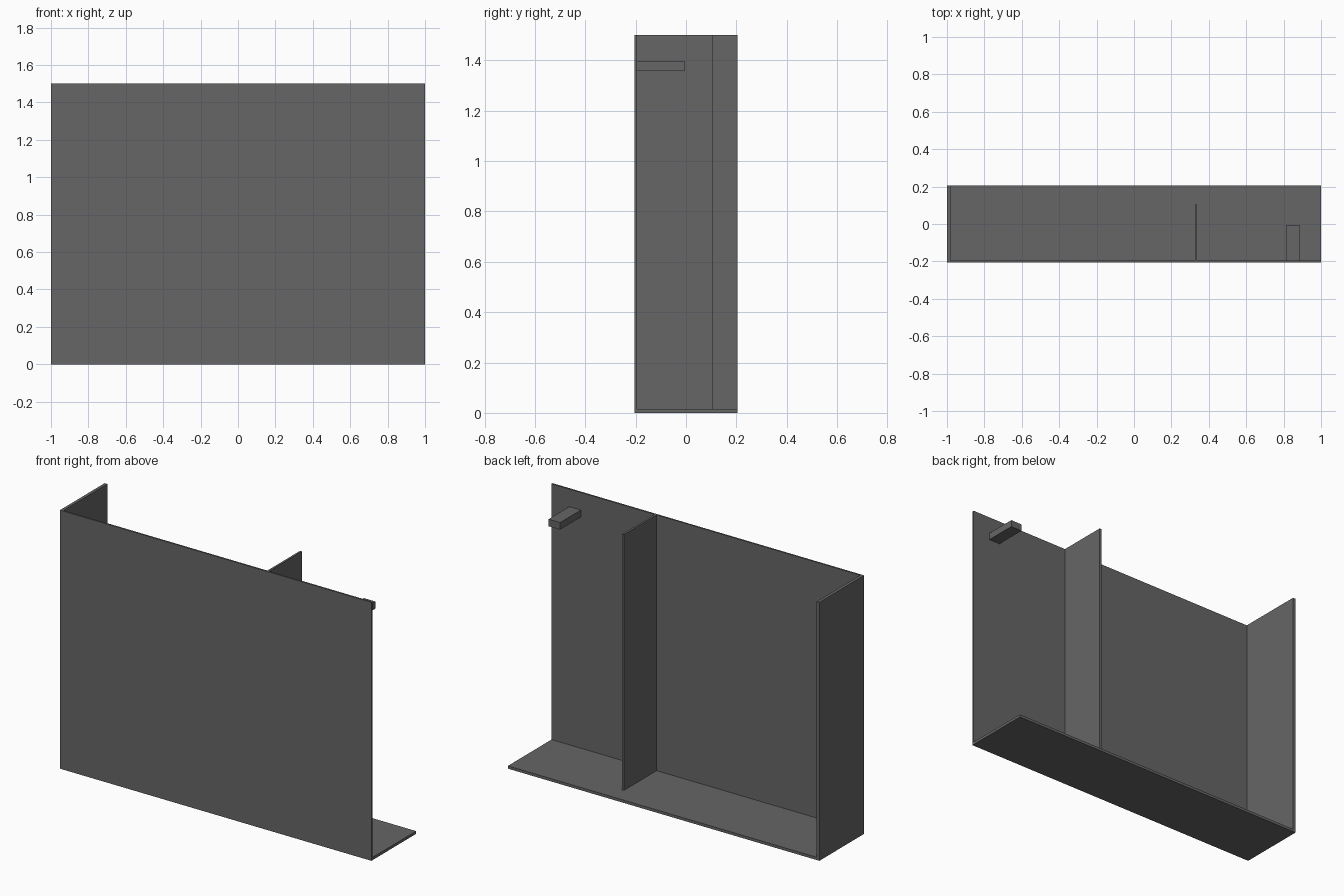
import bpy

if "Cube" in bpy.data.objects:
    bpy.data.objects.remove(bpy.data.objects["Cube"])

# Single dark grey finish
grey = bpy.data.materials.new("dark_grey")
grey.diffuse_color = (0.133, 0.133, 0.133, 1)
grey.use_nodes = True
grey.node_tree.nodes["Principled BSDF"].inputs["Base Color"].default_value = grey.diffuse_color


def box(name, x, y, z):
    """Box from (min, max) ranges on each axis."""
    bpy.ops.mesh.primitive_cube_add(
        size=1, location=[(a + b) / 2 for a, b in (x, y, z)])
    ob = bpy.context.object
    ob.name = name
    ob.scale = [b - a for a, b in (x, y, z)]
    bpy.ops.object.transform_apply(location=False, rotation=False, scale=True)
    ob.data.materials.append(grey)
    return ob


HALF_DEPTH, HEIGHT = 0.205, 1.5
FLOOR, INNER = 0.016, -0.195   # floor thickness, rear face of the front panel

# Shell: front panel, floor and one side wall
box("front_panel", (-1, 1), (-HALF_DEPTH, INNER), (0, HEIGHT))
box("floor", (-1, 1), (INNER, HALF_DEPTH), (0, FLOOR))
box("side_wall", (-1, -0.982), (INNER, HALF_DEPTH), (FLOOR, HEIGHT))

# Shallower divider and small support peg behind the panel
box("divider", (0.325, 0.337), (INNER, 0.105), (FLOOR, HEIGHT))
box("support_peg", (0.812, 0.886), (INNER, -0.005), (1.357, 1.398))
